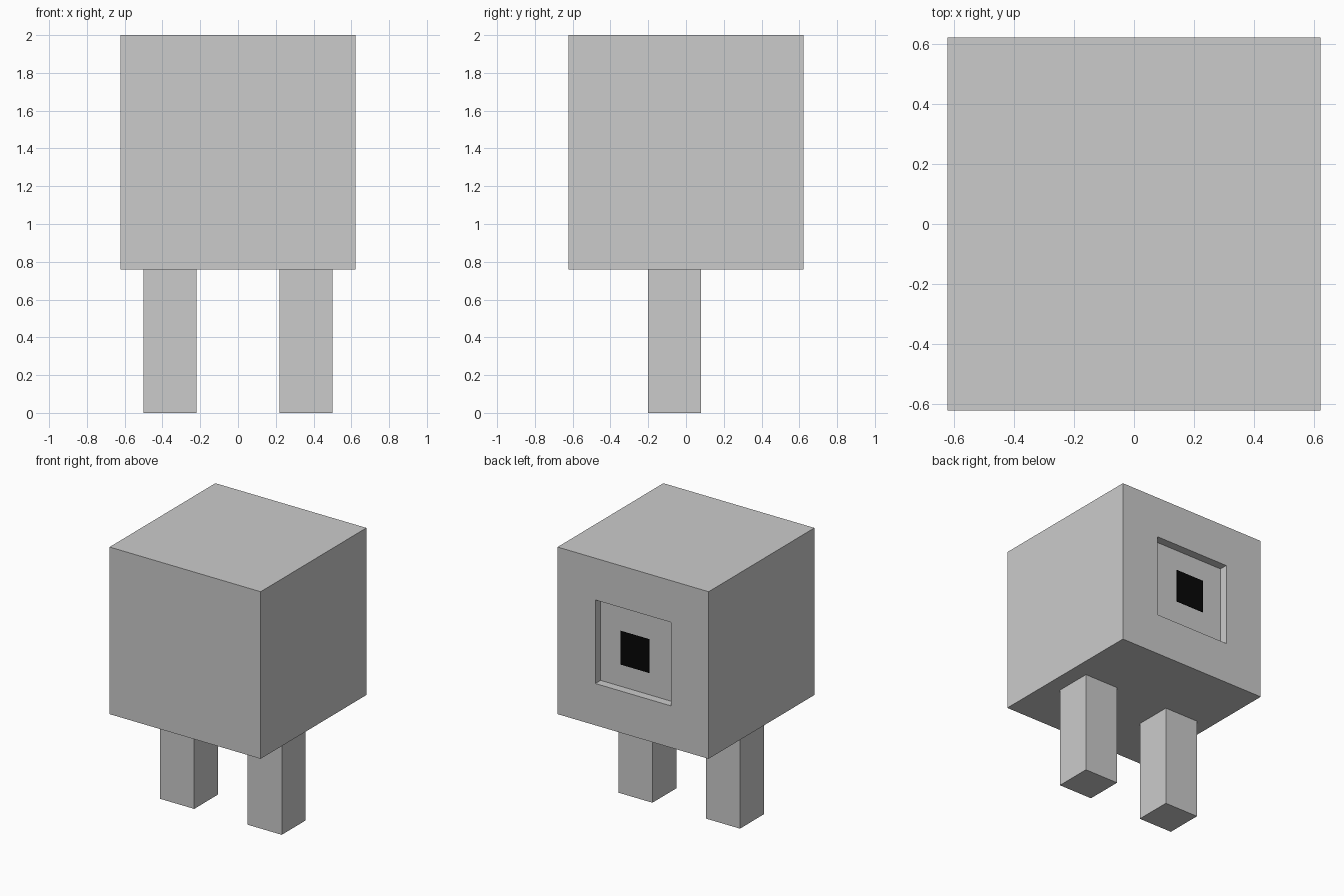
import bpy, bmesh
from mathutils import Matrix, Vector

if "Cube" in bpy.data.objects:
    bpy.data.objects.remove(bpy.data.objects["Cube"])


def material(name, value):
    mat = bpy.data.materials.new(name)
    mat.diffuse_color = (value, value, value, 1)
    mat.use_nodes = True
    mat.node_tree.nodes["Principled BSDF"].inputs["Base Color"].default_value = mat.diffuse_color
    return mat


GREY = material("light_grey", 0.6)
BLACK = material("black", 0.002)


def add_object(name, bm, mat):
    mesh = bpy.data.meshes.new(name)
    bm.to_mesh(mesh)
    bm.free()
    mesh.materials.append(mat)
    obj = bpy.data.objects.new(name, mesh)
    bpy.context.collection.objects.link(obj)
    return obj


def box(size, centre):
    bm = bmesh.new()
    bmesh.ops.create_cube(bm, size=1, matrix=Matrix.Translation(centre) @ Matrix.Diagonal((*size, 1)))
    return bm


# Cube body with a square recess in the back
SIDE, BASE = 1.242, 0.758
MID_Z = BASE + SIDE / 2
bm = box((SIDE, SIDE, SIDE), (0, 0, MID_Z))
bm.normal_update()
back = [f for f in bm.faces if f.normal.y > 0.9]
bmesh.ops.inset_region(bm, faces=back, thickness=SIDE / 4, use_even_offset=True)
rim = back[0]
walls = bmesh.ops.extrude_face_region(bm, geom=[rim])
floor_verts = [g for g in walls["geom"] if isinstance(g, bmesh.types.BMVert)]
bmesh.ops.translate(bm, verts=floor_verts, vec=Vector((0, -0.062, 0)))
if rim.is_valid:
    bmesh.ops.delete(bm, geom=[rim], context='FACES_ONLY')
bmesh.ops.recalc_face_normals(bm, faces=bm.faces)
add_object("body", bm, GREY)

# Black square panel hanging inside the recess
add_object("back_panel", box((0.235, 0.004, 0.25), (0, SIDE / 2 - 0.021, MID_Z)), BLACK)

# Two square legs, set slightly forward
for side, x in (("left", -0.36), ("right", 0.36)):
    add_object(side + "_leg", box((0.28, 0.28, BASE), (x, -0.06, BASE / 2)), GREY)
